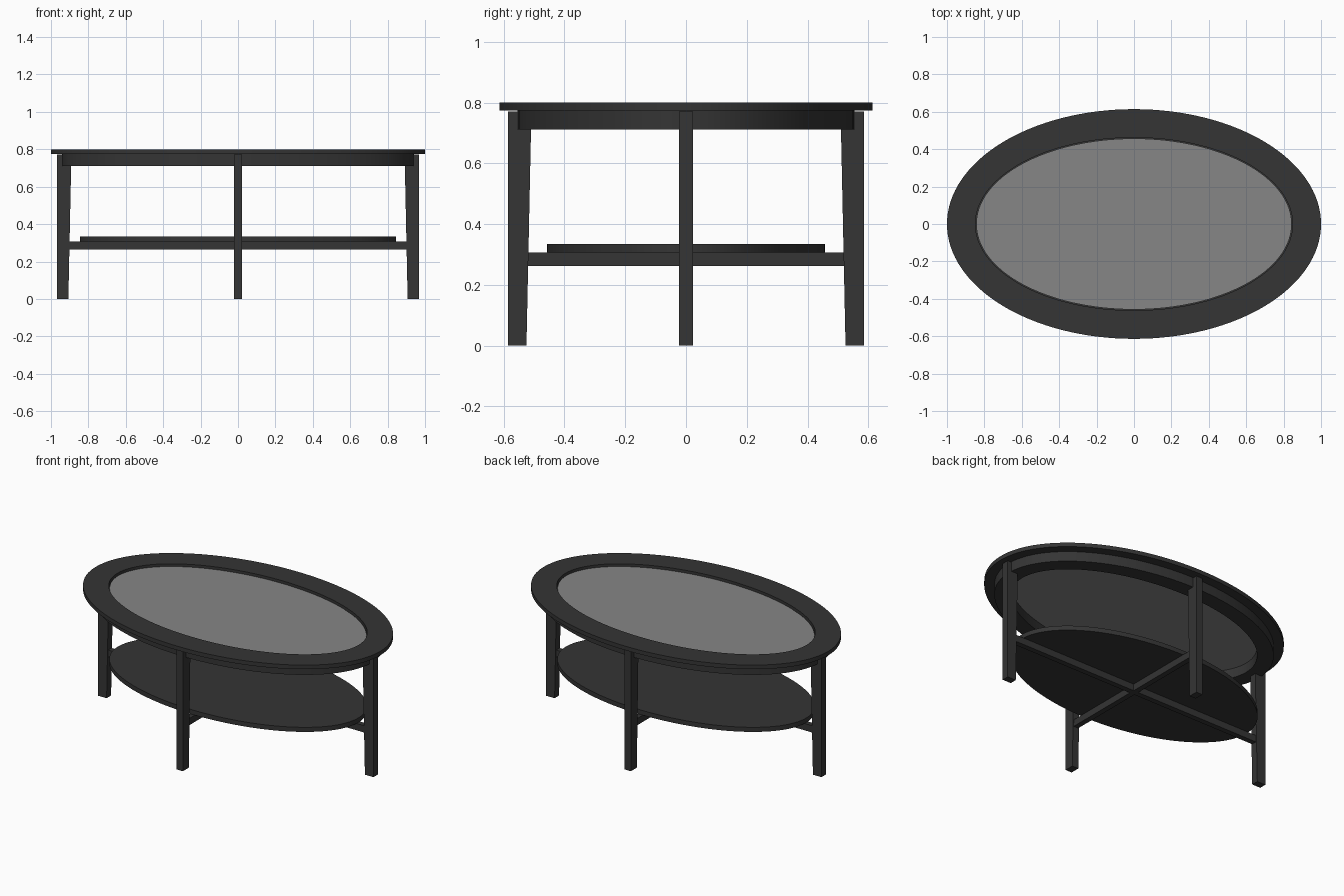
import bpy, bmesh, math

if "Cube" in bpy.data.objects:
    bpy.data.objects.remove(bpy.data.objects["Cube"])

SEGMENTS = 128


def material(name, rgba):
    m = bpy.data.materials.new(name)
    m.diffuse_color = rgba
    m.use_nodes = True
    m.node_tree.nodes["Principled BSDF"].inputs["Base Color"].default_value = m.diffuse_color
    return m


wood = material("dark_wood", (0.035, 0.035, 0.035, 1))
glass = material("clear_glass", (0.24, 0.24, 0.24, 0.62))


def finish(name, bm, mat, smooth=False):
    bmesh.ops.recalc_face_normals(bm, faces=bm.faces)
    mesh = bpy.data.meshes.new(name)
    bm.to_mesh(mesh)
    bm.free()
    obj = bpy.data.objects.new(name, mesh)
    bpy.context.collection.objects.link(obj)
    mesh.materials.append(mat)
    if smooth:
        bpy.ops.object.select_all(action='DESELECT')
        obj.select_set(True)
        bpy.context.view_layer.objects.active = obj
        bpy.ops.object.shade_smooth_by_angle(angle=math.radians(30))
    return obj


def ellipse(bm, a, b, z):
    angles = [2 * math.pi * i / SEGMENTS for i in range(SEGMENTS)]
    return [bm.verts.new((a * math.cos(t), b * math.sin(t), z)) for t in angles]


def bridge(bm, r1, r2):
    for i in range(SEGMENTS):
        j = (i + 1) % SEGMENTS
        bm.faces.new((r1[i], r1[j], r2[j], r2[i]))


def oval_ring(name, outer, inner, z0, z1):
    bm = bmesh.new()
    loops = [ellipse(bm, *outer, z0), ellipse(bm, *outer, z1),
             ellipse(bm, *inner, z1), ellipse(bm, *inner, z0)]
    for i in range(4):
        bridge(bm, loops[i], loops[(i + 1) % 4])
    return finish(name, bm, wood, True)


def oval_disc(name, size, z0, z1, mat):
    bm = bmesh.new()
    low, high = ellipse(bm, *size, z0), ellipse(bm, *size, z1)
    bridge(bm, low, high)
    bm.faces.new(low)
    bm.faces.new(high)
    return finish(name, bm, mat, True)


def extruded_profile(name, profile, width, angle):
    """Profile in (radial, z), extruded sideways and turned about z."""
    bm = bmesh.new()
    c, s = math.cos(angle), math.sin(angle)
    sides = [[bm.verts.new((r * c - w * s, r * s + w * c, z)) for r, z in profile]
             for w in (-width / 2, width / 2)]
    n = len(profile)
    for i in range(n):
        j = (i + 1) % n
        bm.faces.new((sides[0][i], sides[0][j], sides[1][j], sides[1][i]))
    for side in sides:
        bm.faces.new(side)
    return finish(name, bm, wood)


# Table top: rim, apron and glass insert
oval_ring("top_rim", (1.0, 0.614), (0.848, 0.462), 0.774, 0.80)
oval_ring("apron", (0.94, 0.555), (0.842, 0.456), 0.711, 0.774)
oval_disc("glass_panel", (0.843, 0.457), 0.772, 0.785, glass)

# Lower shelf
oval_disc("lower_shelf", (0.845, 0.458), 0.306, 0.335, wood)

# Tapered legs, notched around the apron
legs = [("right_leg", 0.967, 0), ("back_leg", 0.585, 90),
        ("left_leg", 0.967, 180), ("front_leg", 0.585, 270)]
for name, outer, degrees in legs:
    profile = [(outer, 0), (outer, 0.771), (outer - 0.035, 0.771),
               (outer - 0.035, 0.711), (outer - 0.075, 0.711), (outer - 0.06, 0)]
    extruded_profile(name, profile, 0.045, math.radians(degrees))

# Crossed stretchers under the shelf
for name, reach, degrees in [("long_stretcher", 0.91, 0), ("short_stretcher", 0.53, 90)]:
    profile = [(-reach, 0.263), (reach, 0.263), (reach, 0.306), (-reach, 0.306)]
    extruded_profile(name, profile, 0.034, math.radians(degrees))
